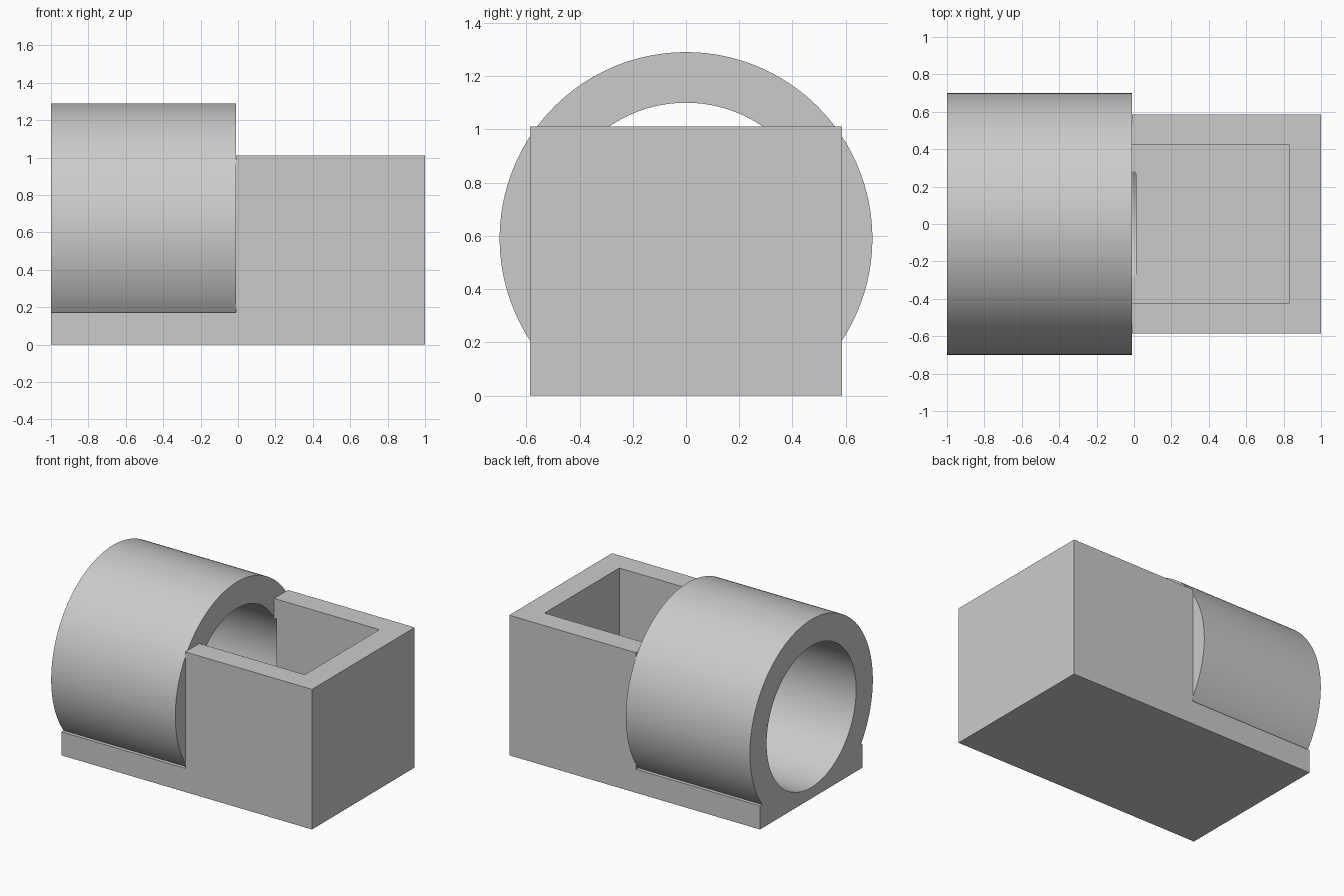
import bpy, bmesh, math
from mathutils import Vector

old = bpy.data.objects.get("Cube")
if old:
    bpy.data.objects.remove(old, do_unlink=True)

# Main dimensions
AXIS_Z, OUTER, BORE = 0.59, 0.70, 0.51
HALF_W, BASE_TOP, BLOCK_TOP = 0.585, 0.17, 1.01
JOINT, WALL = -0.01, 0.16

grey = bpy.data.materials.new("plain grey")
grey.use_nodes = True
colour = (0.6, 0.6, 0.6, 1)
grey.diffuse_color = colour
grey.node_tree.nodes["Principled BSDF"].inputs["Base Color"].default_value = colour


def extrude_x(name, outline, x0, x1):
    """Solid from a (y, z) outline swept along x."""
    bm = bmesh.new()
    face = bm.faces.new([bm.verts.new((x0, y, z)) for y, z in outline])
    moved = bmesh.ops.extrude_face_region(bm, geom=[face])["geom"]
    bmesh.ops.translate(bm, vec=Vector((x1 - x0, 0, 0)),
                        verts=[v for v in moved if isinstance(v, bmesh.types.BMVert)])
    bmesh.ops.recalc_face_normals(bm, faces=bm.faces)
    mesh = bpy.data.meshes.new(name)
    bm.to_mesh(mesh)
    bm.free()
    mesh.materials.append(grey)
    obj = bpy.data.objects.new(name, mesh)
    bpy.context.collection.objects.link(obj)
    return obj


def rectangle(half, z0, z1):
    return [(-half, z0), (half, z0), (half, z1), (-half, z1)]


def arc(radius, start, end, steps):
    angles = [start + (end - start) * i / steps for i in range(steps + 1)]
    return [(radius * math.cos(a), AXIS_Z + radius * math.sin(a)) for a in angles]


def cut(obj, cutter):
    mod = obj.modifiers.new("cut_" + cutter.name, 'BOOLEAN')
    mod.operation, mod.solver, mod.object = 'DIFFERENCE', 'EXACT', cutter
    cutter.hide_render = True
    cutter.hide_set(True)


# Cylindrical housing standing on its flat base
low = math.asin((BASE_TOP - AXIS_Z) / OUTER)
outline = ([(-HALF_W, BASE_TOP), (-HALF_W, 0), (HALF_W, 0), (HALF_W, BASE_TOP)]
           + arc(OUTER, low, math.pi - low, 120))
housing = extrude_x("round_housing", outline, -1, JOINT)

# Rectangular block with an open pocket
block = extrude_x("pocket_block", rectangle(HALF_W, 0, BLOCK_TOP), JOINT, 1)
pocket = extrude_x("pocket_cutter", rectangle(HALF_W - WALL, BASE_TOP - 0.005, 1.3),
                   -0.3, 1 - WALL - 0.01)

# Bore runs through the housing and just into the block
bore = extrude_x("bore_cutter", arc(BORE, 0, math.tau, 128)[:-1], -1.2, 0.01)

cut(housing, bore)
cut(block, pocket)
cut(block, bore)

# Bake the cuts, then shade the round surfaces smooth
for obj in (housing, block):
    bpy.ops.object.select_all(action='DESELECT')
    obj.select_set(True)
    bpy.context.view_layer.objects.active = obj
    for mod in list(obj.modifiers):
        bpy.ops.object.modifier_apply(modifier=mod.name)
    bpy.ops.object.shade_smooth_by_angle(angle=math.radians(30))

for cutter in (pocket, bore):
    bpy.data.objects.remove(cutter, do_unlink=True)
